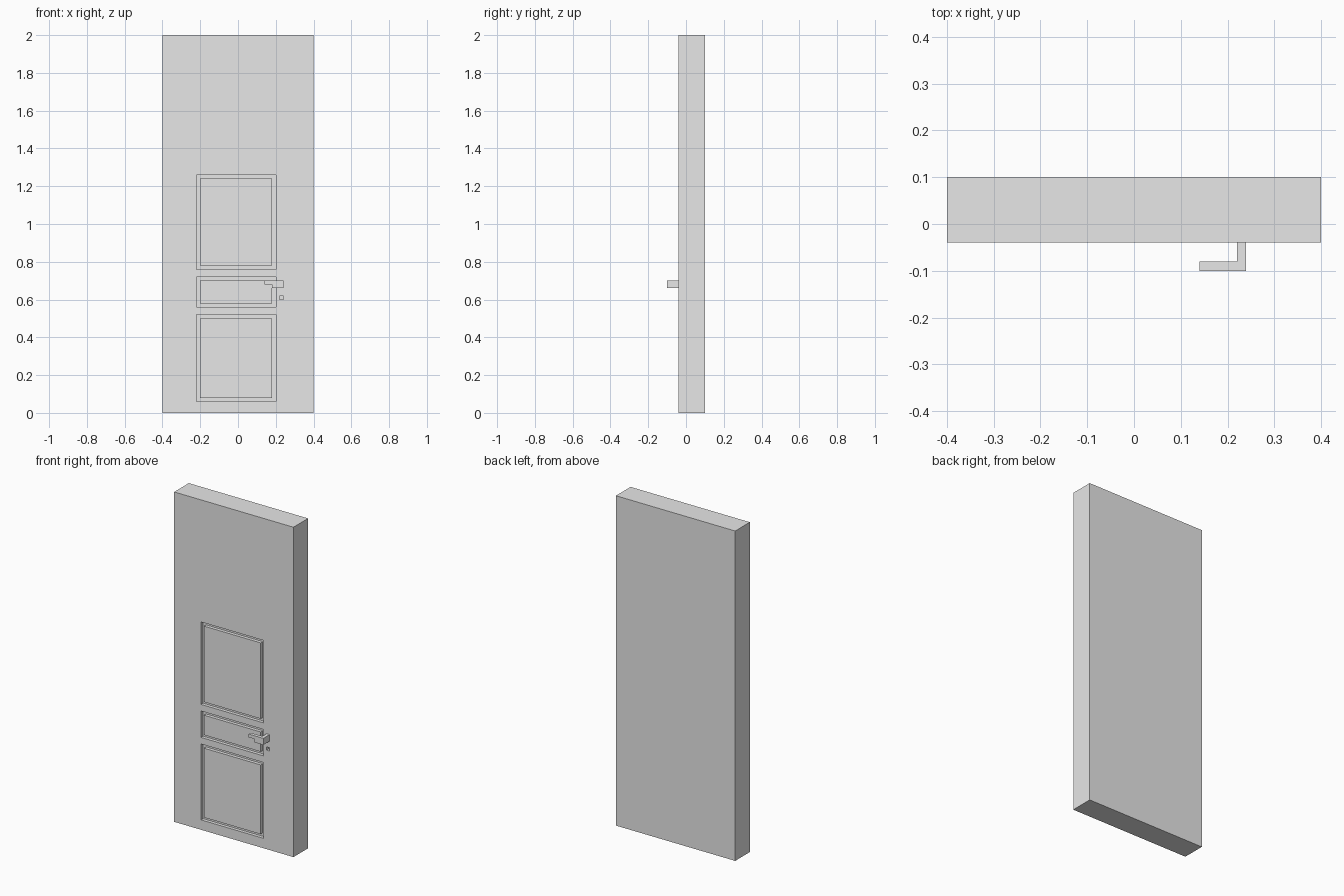
import bpy, bmesh
from mathutils import Vector

cube = bpy.data.objects.get("Cube")
if cube:
    bpy.data.objects.remove(cube, do_unlink=True)

GREY = (0.8, 0.8, 0.8, 1)
paint = bpy.data.materials.new("grey paint")
paint.use_nodes = True
paint.diffuse_color = GREY
paint.node_tree.nodes["Principled BSDF"].inputs["Base Color"].default_value = GREY

FRONT = -0.04     # front plane of the slab
DEPTH = 0.02      # depth of grooves and keyhole
GROOVE = 0.02     # width of the groove round each panel


def add_object(name, bm):
    mesh = bpy.data.meshes.new(name)
    bmesh.ops.recalc_face_normals(bm, faces=bm.faces)
    bm.to_mesh(mesh)
    bm.free()
    mesh.materials.append(paint)
    obj = bpy.data.objects.new(name, mesh)
    bpy.context.collection.objects.link(obj)
    return obj


def box(name, x, y, z):
    bm = bmesh.new()
    bmesh.ops.create_cube(bm, size=1)
    for v in bm.verts:
        v.co = Vector(r[0] if c < 0 else r[1] for c, r in zip(v.co, (x, y, z)))
    return add_object(name, bm)


def cut(target, name, x, z):
    cutter = box(name, x, (FRONT - 0.1, FRONT + DEPTH), z)
    cutter.hide_render = True
    cutter.hide_viewport = True
    cutter.display_type = 'WIRE'
    mod = target.modifiers.new(name, 'BOOLEAN')
    mod.operation = 'DIFFERENCE'
    mod.solver = 'EXACT'
    mod.object = cutter
    return cutter


# Door slab
slab = box("door_slab", (-0.4, 0.4), (FRONT, 0.1), (0, 2))
cutters = []

# Three panels, each a flush block standing inside a recess
left, right = -0.22, 0.2
for name, low, high in (("lower", 0.06, 0.52), ("middle", 0.56, 0.72), ("upper", 0.76, 1.26)):
    cutters.append(cut(slab, name + "_recess", (left, right), (low, high)))
    box(name + "_panel", (left + GROOVE, right - GROOVE), (FRONT, FRONT + DEPTH),
        (low + GROOVE, high - GROOVE))

# Keyhole
cutters.append(cut(slab, "keyhole", (0.22, 0.24), (0.6, 0.62)))

# Bake the cuts into the slab and drop the cutters
bpy.context.view_layer.update()
graph = bpy.context.evaluated_depsgraph_get()
baked = bpy.data.meshes.new_from_object(slab.evaluated_get(graph))
slab.modifiers.clear()
slab.data = baked
for cutter in cutters:
    bpy.data.objects.remove(cutter, do_unlink=True)

# Lever handle: stepped profile pushed back to a thin bar
profile = ((0.14, 0.7), (0.14, 0.68), (0.18, 0.68), (0.18, 0.66), (0.24, 0.66), (0.24, 0.7))
bm = bmesh.new()
face = bm.faces.new([bm.verts.new((x, -0.1, z)) for x, z in profile])
back = bmesh.ops.extrude_face_region(bm, geom=[face])["geom"]
bmesh.ops.translate(bm, vec=(0, 0.02, 0), verts=[g for g in back if isinstance(g, bmesh.types.BMVert)])
add_object("handle_lever", bm)

# Stem joining the lever to the slab
box("handle_stem", (0.22, 0.24), (-0.08, FRONT), (0.66, 0.7))
